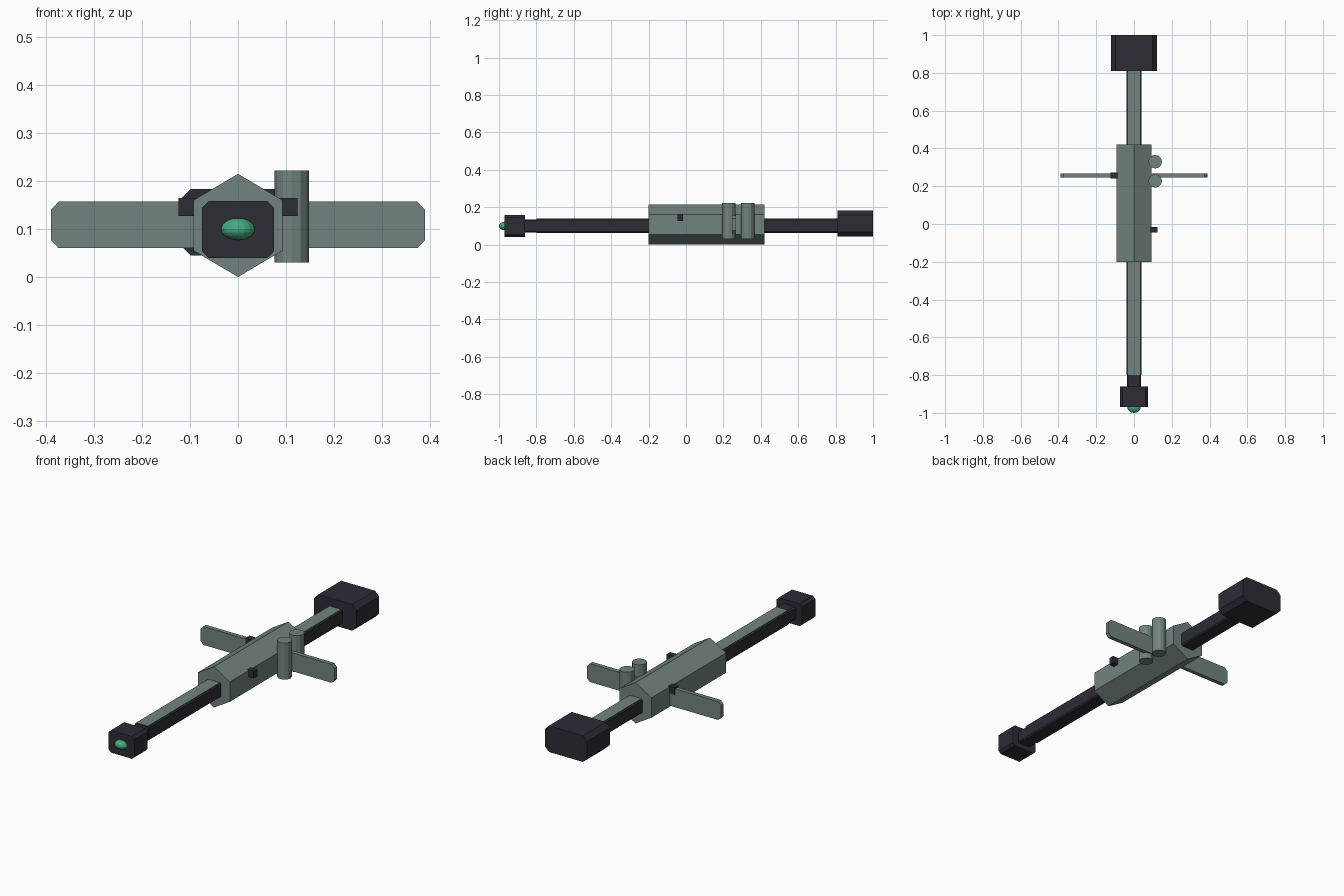
import bpy, bmesh, math
from mathutils import Matrix

if "Cube" in bpy.data.objects:
    bpy.data.objects.remove(bpy.data.objects["Cube"])


def material(name, rgb):
    m = bpy.data.materials.new(name)
    m.diffuse_color = (*rgb, 1)
    m.use_nodes = True
    m.node_tree.nodes["Principled BSDF"].inputs["Base Color"].default_value = m.diffuse_color
    return m


GREY = material("grey green", (0.17, 0.23, 0.215))
DARK = material("dark slate", (0.026, 0.025, 0.036))
GREEN = material("glowing green", (0.06, 0.40, 0.22))


def finish(name, bm, *mats):
    bmesh.ops.recalc_face_normals(bm, faces=bm.faces)
    me = bpy.data.meshes.new(name)
    bm.to_mesh(me)
    bm.free()
    for m in mats:
        me.materials.append(m)
    ob = bpy.data.objects.new(name, me)
    bpy.context.collection.objects.link(ob)
    return ob


def prism(name, profile, y0, y1, *mats):
    """Extrude an (x, z) profile along y."""
    bm = bmesh.new()
    face = bm.faces.new([bm.verts.new((x, y0, z)) for x, z in profile])
    ext = bmesh.ops.extrude_face_region(bm, geom=[face])
    for v in ext["geom"]:
        if isinstance(v, bmesh.types.BMVert):
            v.co.y = y1
    return finish(name, bm, *mats)


def chamfered(x0, x1, z0, z1, c):
    return [(x0 + c, z0), (x1 - c, z0), (x1, z0 + c), (x1, z1 - c),
            (x1 - c, z1), (x0 + c, z1), (x0, z1 - c), (x0, z0 + c)]


def box(x0, x1, z0, z1):
    return [(x0, z0), (x1, z0), (x1, z1), (x0, z1)]


# Central hexagonal hull
prism("hull", [(0, 0), (0.093, 0.055), (0.093, 0.16), (0, 0.215),
               (-0.093, 0.16), (-0.093, 0.055)], -0.20, 0.42, GREY)

# Long spine with a grey upper face
spine = prism("spine", chamfered(-0.041, 0.041, 0.063, 0.14, 0.007),
              -0.80, 0.82, DARK, GREY)
for f in spine.data.polygons:
    f.material_index = int(f.normal.z > 0.9)
prism("neck", chamfered(-0.038, 0.038, 0.066, 0.135, 0.007), -0.87, -0.80, DARK)

# Front head and rear engine block
prism("head", chamfered(-0.075, 0.075, 0.04, 0.158, 0.014), -0.97, -0.86, DARK)
prism("engine", chamfered(-0.123, 0.123, 0.045, 0.183, 0.024), 0.81, 1.0, DARK)

# Glowing lens
bm = bmesh.new()
bmesh.ops.create_uvsphere(bm, u_segments=16, v_segments=10, radius=1,
                          matrix=Matrix.Translation((0, -0.97, 0.1))
                          @ Matrix.Diagonal((0.035, 0.03, 0.023, 1)))
finish("lens", bm, GREEN)

# Side wings
for side, name in ((-1, "left_wing"), (1, "right_wing")):
    x0, x1 = sorted((side * 0.06, side * 0.39))
    prof = [(side * 0.06, 0.06), (side * 0.374, 0.06), (side * 0.39, 0.077),
            (side * 0.39, 0.14), (side * 0.374, 0.157), (side * 0.06, 0.157)]
    prism(name, prof, 0.245, 0.267, GREY)

# Upright tanks on the right side
for i, y in enumerate((0.228, 0.33)):
    bm = bmesh.new()
    bmesh.ops.create_cone(bm, cap_ends=True, segments=12, radius1=0.036,
                          radius2=0.036, depth=0.192,
                          matrix=Matrix.Translation((0.112, y, 0.126)))
    finish(f"tank_{i + 1}", bm, GREY)

# Small side sensors
prism("right_sensor", box(0.085, 0.124, 0.127, 0.165), -0.046, -0.016, DARK)
prism("left_sensor", box(-0.124, -0.085, 0.127, 0.165), 0.24, 0.272, DARK)
